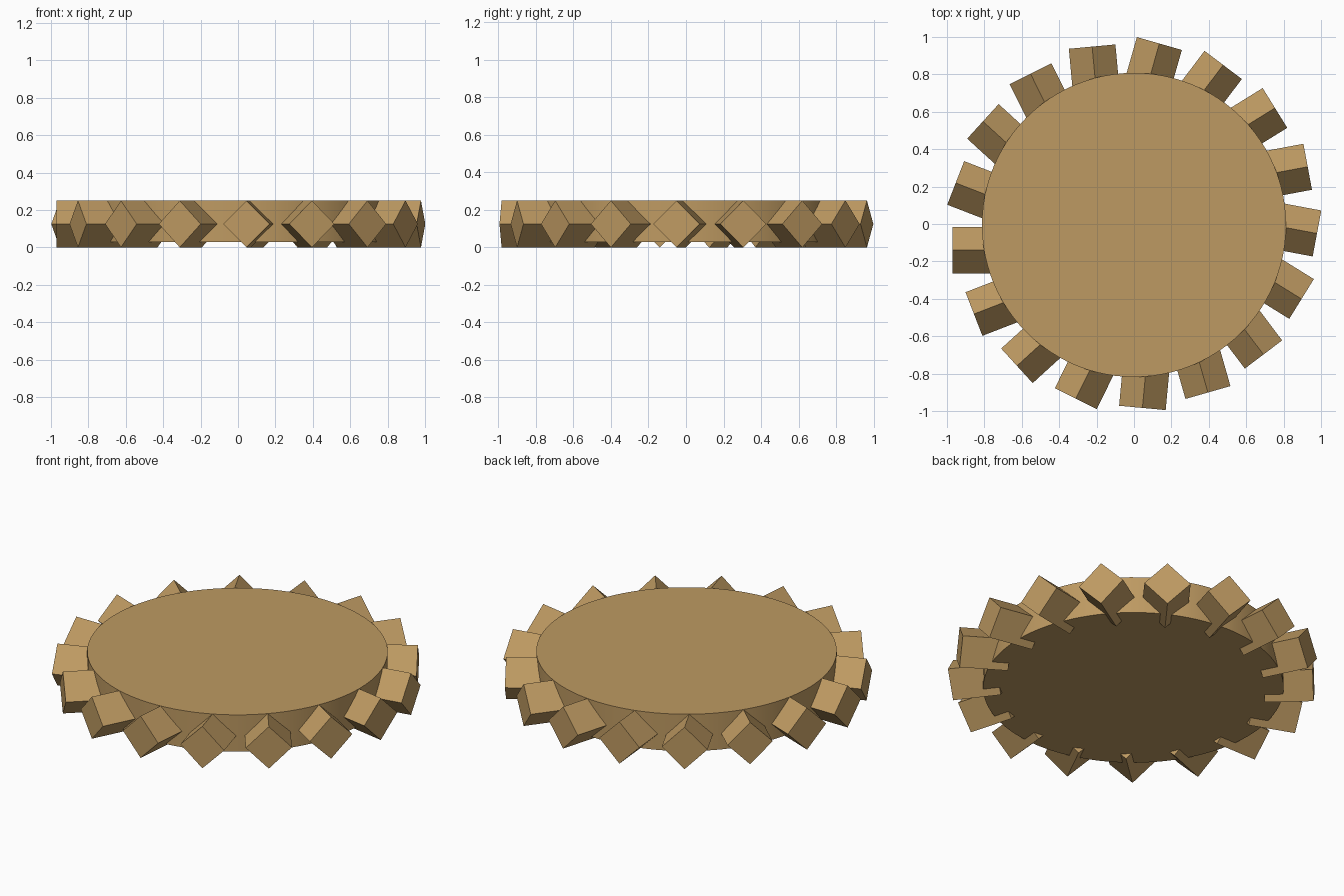
import bpy, bmesh, math
from mathutils import Matrix

cube = bpy.data.objects.get("Cube")
if cube:
    bpy.data.objects.remove(cube, do_unlink=True)

TEETH = 17
CENTRE = Matrix.Translation((0, -0.005, 0))
HALF = 0.125               # half diagonal of a tooth's square section
INNER, OUTER = 0.705, 0.97
OFFSET = 0.135             # sideways shift of each tooth from the radius

tan = bpy.data.materials.new("tan")
tan.use_nodes = True
colour = (0.515, 0.323, 0.122, 1)
tan.diffuse_color = colour
tan.node_tree.nodes["Principled BSDF"].inputs["Base Color"].default_value = colour


def add_object(name, bm):
    mesh = bpy.data.meshes.new(name)
    bm.to_mesh(mesh)
    bm.free()
    mesh.materials.append(tan)
    obj = bpy.data.objects.new(name, mesh)
    bpy.context.collection.objects.link(obj)
    return obj


# Round plate with a smooth rim
bottom, top = 0.03, 0.25
bm = bmesh.new()
bmesh.ops.create_cone(bm, cap_ends=True, segments=96, radius1=0.813, radius2=0.813,
                      depth=top - bottom,
                      matrix=CENTRE @ Matrix.Translation((0, 0, (top + bottom) / 2)))
plate = add_object("plate", bm)
bpy.context.view_layer.objects.active = plate
plate.select_set(True)
bpy.ops.object.shade_smooth_by_angle(angle=math.radians(30))
plate.select_set(False)

# Ring of square bars standing on edge, each set off to one side of its radius
side = HALF * math.sqrt(2)
bar = (Matrix.Translation(((INNER + OUTER) / 2, OFFSET, HALF))
       @ Matrix.Rotation(math.pi / 4, 4, 'X')
       @ Matrix.Diagonal((OUTER - INNER, side, side, 1)))
for i in range(TEETH):
    turn = Matrix.Rotation(math.pi + i * math.tau / TEETH, 4, 'Z')
    bm = bmesh.new()
    bmesh.ops.create_cube(bm, size=1, matrix=CENTRE @ turn @ bar)
    add_object(f"tooth_{i + 1}", bm)
